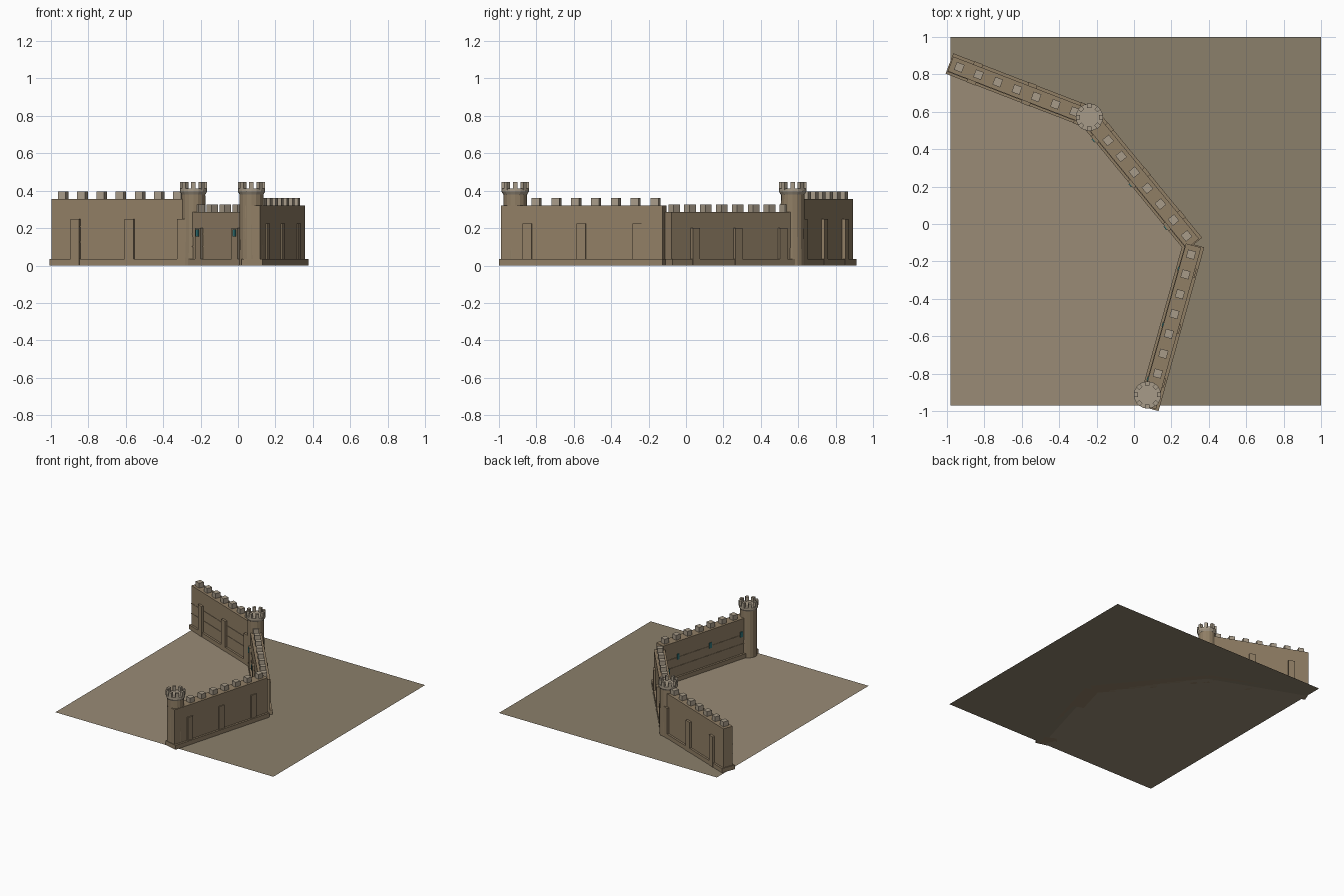
import bpy, bmesh, math
from mathutils import Vector, Matrix

if "Cube" in bpy.data.objects:
    bpy.data.objects.remove(bpy.data.objects["Cube"])


def mat(name, r, g, b):
    m = bpy.data.materials.new(name)
    m.diffuse_color = (r, g, b, 1)
    m.use_nodes = True
    m.node_tree.nodes["Principled BSDF"].inputs["Base Color"].default_value = m.diffuse_color
    return m


STONE = mat("stone", 0.28, 0.21, 0.13)
CAPSTONE = mat("capstone", 0.39, 0.33, 0.25)
TEAL = mat("teal", 0.03, 0.17, 0.18)
EARTH_IN = mat("inner_earth", 0.32, 0.26, 0.18)
EARTH_OUT = mat("outer_earth", 0.26, 0.215, 0.145)


def finish(name, bm, material):
    bmesh.ops.recalc_face_normals(bm, faces=bm.faces)
    me = bpy.data.meshes.new(name)
    bm.to_mesh(me)
    bm.free()
    me.materials.append(material)
    ob = bpy.data.objects.new(name, me)
    bpy.context.collection.objects.link(ob)
    return ob


def box(bm, x0, x1, y0, y1, z0, z1, frame=Matrix()):
    m = (frame @ Matrix.Translation(((x0 + x1) / 2, (y0 + y1) / 2, (z0 + z1) / 2))
         @ Matrix.Diagonal((x1 - x0, y1 - y0, z1 - z0, 1)))
    bmesh.ops.create_cube(bm, size=1, matrix=m)


def cone(bm, x, y, r0, r1, z0, z1):
    bmesh.ops.create_cone(bm, cap_ends=True, segments=16, radius1=r0, radius2=r1,
                          depth=z1 - z0, matrix=Matrix.Translation((x, y, (z0 + z1) / 2)))


# Ground, split in two tones along the wall line
def ground(name, pts, material):
    bm = bmesh.new()
    f = bm.faces.new([bm.verts.new((x, y, 0)) for x, y in pts])
    bmesh.ops.triangulate(bm, faces=[f])
    finish(name, bm, material)


line = [(-0.98, 0.855), (-0.24, 0.57), (0.318, -0.11), (0.075, -0.97)]
ground("inner_ground", line + [(-0.98, -0.97)], EARTH_IN)
ground("outer_ground", line[::-1] + [(-0.98, 1), (1, 1), (1, -0.97)], EARTH_OUT)


# Wall run; local x goes along the wall, local +y is the outer side
def wall(name, a, b, h, stations, depth_out, depth_in, windows, merlons):
    a, b = Vector(a), Vector(b)
    d = b - a
    L = d.length
    fr = Matrix.Translation((a.x, a.y, 0)) @ Matrix.Rotation(math.atan2(d.y, d.x), 4, 'Z')
    w = 0.042

    bm = bmesh.new()
    box(bm, 0, L, -w, w, 0, h, fr)
    finish(name + "_wall", bm, STONE)

    bm = bmesh.new()
    box(bm, -0.006, L + 0.006, -0.058, 0.058, 0, 0.035, fr)
    finish(name + "_plinth", bm, STONE)

    # thin stone courses on the inner face
    bm = bmesh.new()
    for f in (0.35, 0.58):
        box(bm, 0, L, -w - 0.003, -w + 0.01, h * f, h * f + 0.005, fr)
    finish(name + "_courses", bm, STONE)

    # buttresses on both faces
    bm = bmesh.new()
    for s in stations:
        box(bm, s - 0.025, s + 0.025, w - 0.01, w + depth_out, 0, h * 0.7, fr)
        if depth_in:
            box(bm, s - 0.025, s + 0.025, -w - depth_in, -w + 0.01, 0, h * 0.7, fr)
    finish(name + "_buttresses", bm, STONE)

    # small window slits on the inner face
    if windows:
        bm = bmesh.new()
        for s in stations:
            box(bm, s - 0.011, s + 0.011, -w - depth_in - 0.006, -w + 0.01,
                h * 0.54, h * 0.68, fr)
        finish(name + "_windows", bm, TEAL)

    # battlements
    bm = bmesh.new()
    for i in range(merlons):
        s = 0.05 + 0.11 * i
        box(bm, s - 0.022, s + 0.022, -0.022, 0.022, h - 0.005, h + 0.04, fr)
    finish(name + "_merlons", bm, CAPSTONE)


wall("back", (-0.98, 0.855), (-0.24, 0.57), 0.355, (0.139, 0.45, 0.75), 0.018, 0.018, False, 7)
wall("middle", (-0.24, 0.57), (0.315, -0.105), 0.285, (0.11, 0.42, 0.715), 0.018, 0.016, True, 8)
wall("front", (0.318, -0.115), (0.077, -0.978), 0.32, (0.14, 0.45, 0.75), 0.008, 0, True, 8)


# Round towers with flared crown and ring of merlons
def tower(name, x, y):
    bm = bmesh.new()
    cone(bm, x, y, 0.066, 0.063, 0, 0.385)
    finish(name + "_body", bm, STONE)
    bm = bmesh.new()
    cone(bm, x, y, 0.064, 0.073, 0.38, 0.395)
    cone(bm, x, y, 0.073, 0.073, 0.395, 0.412)
    finish(name + "_crown", bm, CAPSTONE)
    bm = bmesh.new()
    for i in range(8):
        fr = Matrix.Translation((x, y, 0)) @ Matrix.Rotation(i * math.pi / 4, 4, 'Z')
        box(bm, 0.05, 0.073, -0.012, 0.012, 0.405, 0.447, fr)
    finish(name + "_merlons", bm, CAPSTONE)


tower("bend_tower", -0.238, 0.57)
tower("end_tower", 0.072, -0.913)
